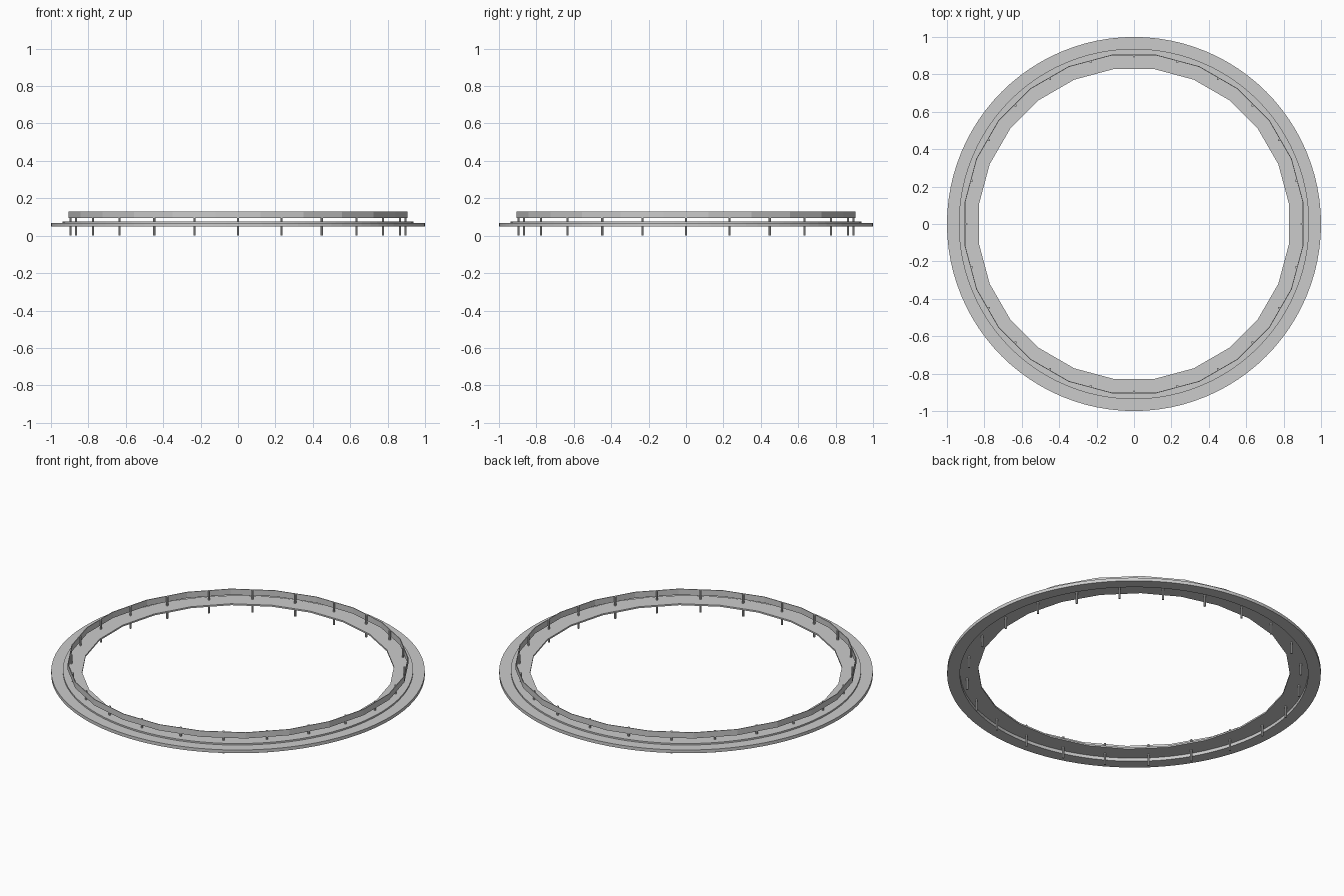
import bpy, bmesh, math

if "Cube" in bpy.data.objects:
    bpy.data.objects.remove(bpy.data.objects["Cube"])

STEP = math.radians(15)      # 24 posts / 24 panels


def new_object(name, bm):
    bmesh.ops.recalc_face_normals(bm, faces=bm.faces)
    mesh = bpy.data.meshes.new(name)
    bm.to_mesh(mesh)
    bm.free()
    obj = bpy.data.objects.new(name, mesh)
    bpy.context.collection.objects.link(obj)
    return obj


def ring(name, profile, sides, start=0.0):
    """Sweep a closed (radius, z) profile round the z axis."""
    bm = bmesh.new()
    loops = []
    for i in range(sides):
        a = start + 2 * math.pi * i / sides
        loops.append([bm.verts.new((r * math.cos(a), r * math.sin(a), z)) for r, z in profile])
    n = len(profile)
    for i in range(sides):
        p, q = loops[i], loops[(i + 1) % sides]
        for j in range(n):
            k = (j + 1) % n
            bm.faces.new((p[j], q[j], q[k], p[k]))
    return new_object(name, bm)


def box_profile(r0, r1, z0, z1):
    return [(r0, z0), (r1, z0), (r1, z1), (r0, z1)]


# Round outer rim
ring("outer_rim", box_profile(0.932, 1.0, 0.049, 0.068), 96)

# Raised walkway: round outside, 24-sided opening
bm = bmesh.new()
N = 96
rows = []
for i in range(N):
    a = 2 * math.pi * i / N
    local = (a % STEP) - STEP / 2          # flats centred on the posts
    local = ((a + STEP / 2) % STEP) - STEP / 2
    inner = 0.828 / math.cos(local)
    row = []
    for r, z in ((inner, 0.068), (0.937, 0.068), (0.937, 0.077), (inner, 0.077)):
        row.append(bm.verts.new((r * math.cos(a), r * math.sin(a), z)))
    rows.append(row)
for i in range(N):
    p, q = rows[i], rows[(i + 1) % N]
    for j in range(4):
        k = (j + 1) % 4
        bm.faces.new((p[j], q[j], q[k], p[k]))
new_object("walkway", bm)

# Panel band of flat facets, standing above the walkway
c = 1 / math.cos(STEP / 2)
ring("rail_band", box_profile(0.901 * c, 0.905 * c, 0.095, 0.13), 24, STEP / 2)

# Slim posts just inside the band
for i in range(24):
    a = i * STEP
    bpy.ops.mesh.primitive_cylinder_add(
        vertices=8, radius=0.006, depth=0.13,
        location=(0.896 * math.cos(a), 0.896 * math.sin(a), 0.065), rotation=(0, 0, a))
    bpy.context.object.name = f"post_{i + 1:02d}"
